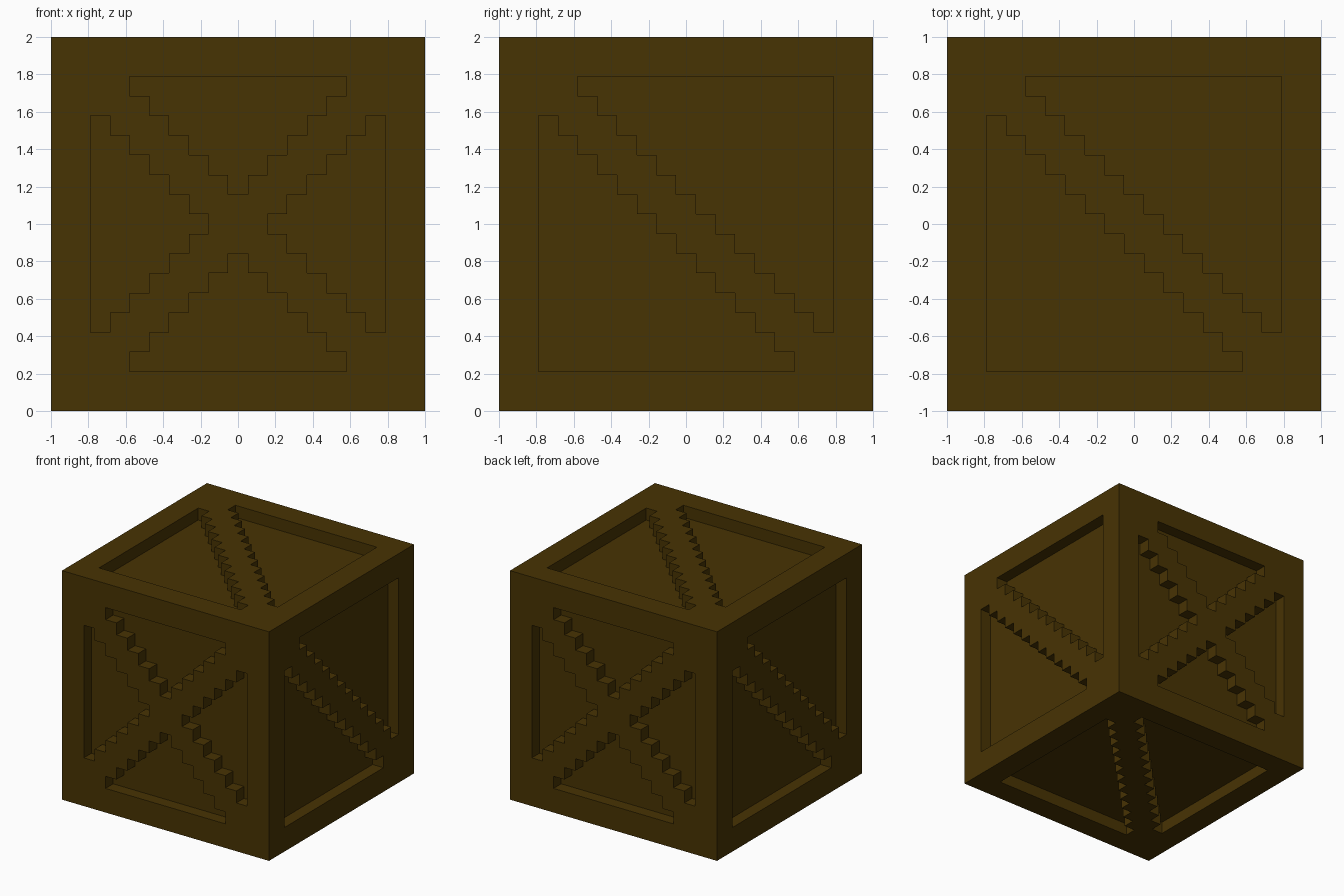
import bpy
import bmesh
import math
from mathutils import Matrix, Vector

if "Cube" in bpy.data.objects:
    bpy.data.objects.remove(bpy.data.objects["Cube"], do_unlink=True)

N = 19              # cells along each side
CELL = 2 / N        # also the depth of the recesses
MARGIN = 2          # frame width in cells
LAST = N - 1

# Dark wood
wood = bpy.data.materials.new("dark_wood")
color = (0.064, 0.0335, 0.001, 1)
wood.diffuse_color = color
wood.use_nodes = True
bsdf = wood.node_tree.nodes["Principled BSDF"]
bsdf.inputs["Base Color"].default_value = color
bsdf.inputs["Roughness"].default_value = 0.8


def is_recessed(i, j, crossed):
    """Panel cells inside the frame and clear of the stepped braces."""
    inside = MARGIN <= min(i, j) and max(i, j) <= LAST - MARGIN
    clear = abs(i + j - LAST) >= 2
    if crossed:
        clear = clear and abs(i - j) >= 2
    return inside and clear


def add_side(bm, u, v, crossed):
    """One crate side; u is right and v is up as seen from outside."""
    u, v = Vector(u), Vector(v)
    n = u.cross(v)
    place = Matrix((u, v, n)).transposed().to_4x4()
    place.translation = n
    grid = bmesh.ops.create_grid(bm, x_segments=N, y_segments=N, size=1, matrix=place)

    # Sort the cells into sunken panels and four quarters of the frame
    panels, quarters = [], {}
    for f in {f for vert in grid["verts"] for f in vert.link_faces}:
        c = f.calc_center_median()
        i = math.floor((c.dot(u) + 1) / CELL)
        j = math.floor((c.dot(v) + 1) / CELL)
        if is_recessed(i, j, crossed):
            panels.append(f)
        else:
            quarters.setdefault((i < N // 2, j < N // 2), []).append(f)

    # Sink the panels and open the frame above them
    out = bmesh.ops.extrude_face_region(bm, geom=panels)["geom"]
    moved = [g for g in out if isinstance(g, bmesh.types.BMVert)]
    floors = [g for g in out if isinstance(g, bmesh.types.BMFace)]
    bmesh.ops.translate(bm, verts=moved, vec=-n * CELL)
    bmesh.ops.delete(bm, geom=[f for f in panels if f.is_valid], context='FACES')

    # Merge the flat cells into large faces
    floors = [f for f in floors if abs((f.calc_center_median() - n).dot(n) + CELL) < 0.001]
    for group in [floors, *quarters.values()]:
        bmesh.ops.dissolve_faces(bm, faces=group)


bm = bmesh.new()
# Front and back carry crossed braces, the other sides a single one
add_side(bm, (1, 0, 0), (0, 0, 1), True)
add_side(bm, (-1, 0, 0), (0, 0, 1), True)
add_side(bm, (0, 1, 0), (0, 0, 1), False)
add_side(bm, (0, -1, 0), (0, 0, 1), False)
add_side(bm, (1, 0, 0), (0, 1, 0), False)
add_side(bm, (1, 0, 0), (0, -1, 0), False)

# Weld the sides and stand the crate on the ground
bmesh.ops.remove_doubles(bm, verts=bm.verts[:], dist=0.001)
bmesh.ops.recalc_face_normals(bm, faces=bm.faces[:])
bmesh.ops.translate(bm, verts=bm.verts[:], vec=(0, 0, 1))

mesh = bpy.data.meshes.new("crate")
bm.to_mesh(mesh)
bm.free()
mesh.materials.append(wood)
crate = bpy.data.objects.new("crate", mesh)
bpy.context.collection.objects.link(crate)
